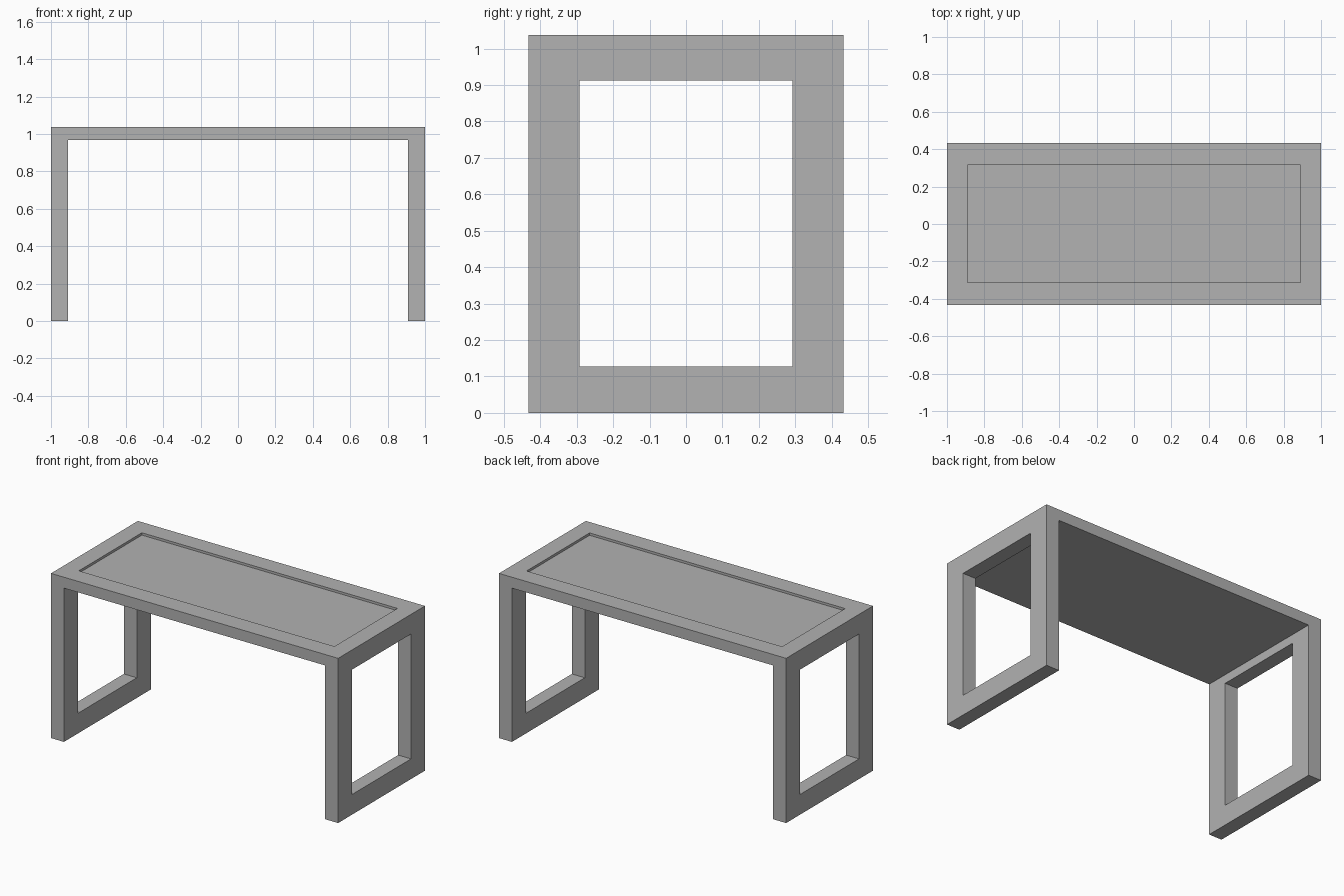
import bpy
import bmesh
from mathutils import Vector

default = bpy.data.objects.get("Cube")
if default:
    bpy.data.objects.remove(default, do_unlink=True)

HALF_X, HALF_Y, TOP = 1.0, 0.432, 1.037
LEG_INNER, UNDERSIDE = 0.91, 0.968
RECESS_DEPTH = 0.015

grey = bpy.data.materials.new("plain_grey")
grey.use_nodes = True
color = (0.445, 0.445, 0.445, 1)
grey.diffuse_color = color
grey.node_tree.nodes["Principled BSDF"].inputs["Base Color"].default_value = color


def add_object(name, bm):
    bmesh.ops.recalc_face_normals(bm, faces=bm.faces)
    mesh = bpy.data.meshes.new(name)
    bm.to_mesh(mesh)
    bm.free()
    mesh.materials.append(grey)
    obj = bpy.data.objects.new(name, mesh)
    bpy.context.collection.objects.link(obj)
    return obj


def box(name, low, high):
    low, high = Vector(low), Vector(high)
    bm = bmesh.new()
    bmesh.ops.create_cube(bm, size=1)
    bmesh.ops.scale(bm, vec=high - low, verts=bm.verts)
    bmesh.ops.translate(bm, vec=(low + high) / 2, verts=bm.verts)
    return add_object(name, bm)


def cut(target, cutter):
    mod = target.modifiers.new("cut", "BOOLEAN")
    mod.operation = "DIFFERENCE"
    mod.solver = "EXACT"
    mod.object = cutter
    cutter.hide_render = True
    bpy.context.view_layer.objects.active = target
    bpy.ops.object.modifier_apply(modifier=mod.name)
    bpy.data.objects.remove(cutter, do_unlink=True)


# Table body: an upside-down U profile extruded from front to back
half = [(LEG_INNER, UNDERSIDE), (LEG_INNER, 0), (HALF_X, 0), (HALF_X, TOP)]
outline = half + [(-x, z) for x, z in reversed(half)]
bm = bmesh.new()
face = bm.faces.new([bm.verts.new((x, -HALF_Y, z)) for x, z in outline])
extruded = bmesh.ops.extrude_face_region(bm, geom=[face], use_keep_orig=True)
moved = [v for v in extruded["geom"] if isinstance(v, bmesh.types.BMVert)]
bmesh.ops.translate(bm, vec=(0, 2 * HALF_Y, 0), verts=moved)
table = add_object("table_frame", bm)

# Rectangular window through each leg panel
for side in (-1, 1):
    xs = sorted((side * (LEG_INNER - 0.1), side * (HALF_X + 0.1)))
    cut(table, box("leg_window_cutter", (xs[0], -0.293, 0.127), (xs[1], 0.293, 0.913)))

# Shallow recess in the tabletop
cut(table, box("recess_cutter", (-0.89, -0.312, TOP - RECESS_DEPTH), (0.89, 0.315, TOP + 0.1)))
